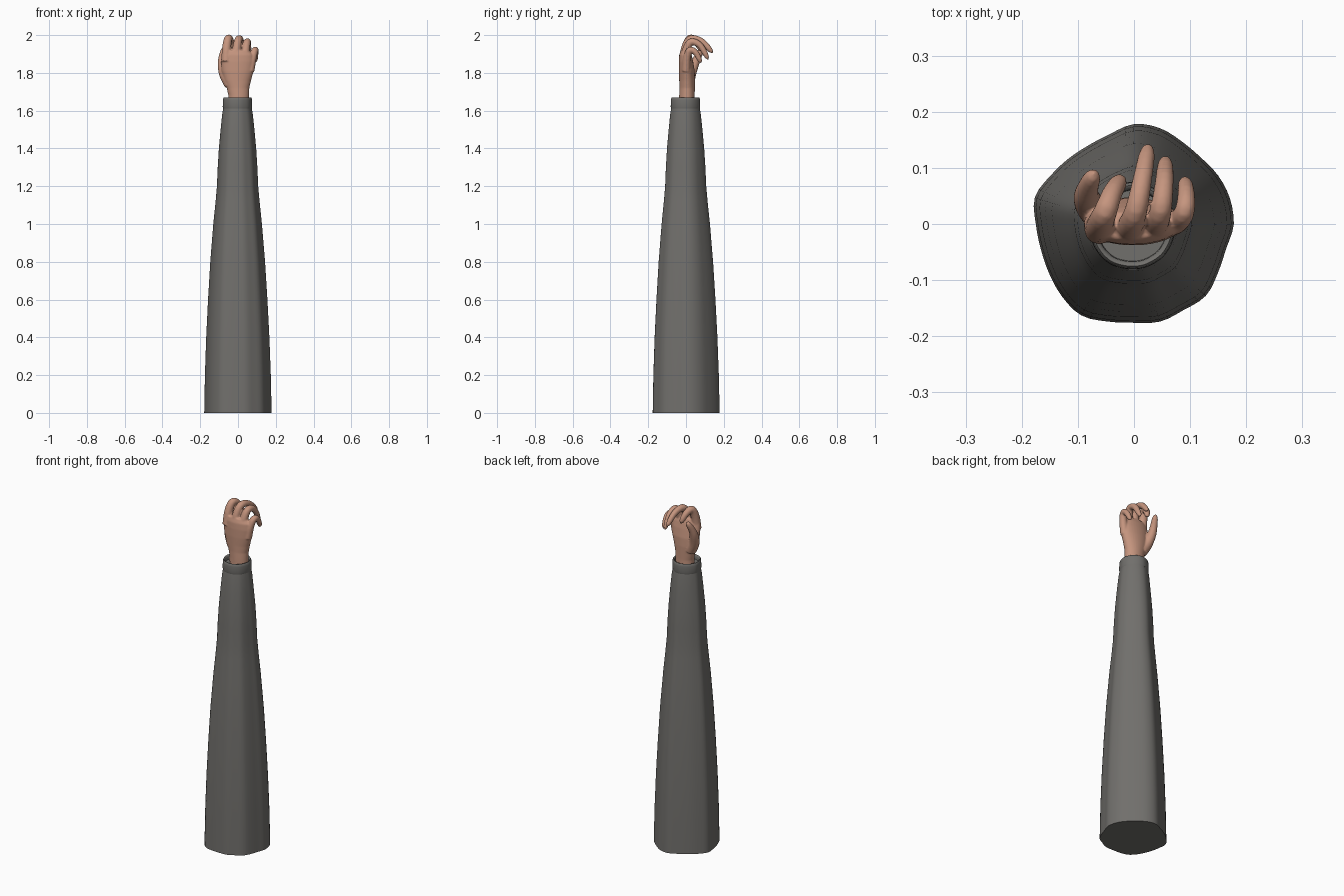
import bpy, bmesh, math
from mathutils import Vector

cube = bpy.data.objects.get("Cube")
if cube:
    bpy.data.objects.remove(cube)


def material(name, colour):
    m = bpy.data.materials.new(name)
    m.use_nodes = True
    m.diffuse_color = (*colour, 1)
    m.node_tree.nodes["Principled BSDF"].inputs["Base Color"].default_value = (*colour, 1)
    return m


cloth = material("grey cloth", (0.165, 0.16, 0.15))
skin = material("skin", (0.56, 0.30, 0.21))


def loft(bm, rings):
    """Skin a list of point rings and close both ends."""
    loops = [[bm.verts.new(p) for p in ring] for ring in rings]
    n = len(loops[0])
    for a, b in zip(loops, loops[1:]):
        for i in range(n):
            j = (i + 1) % n
            bm.faces.new((a[i], a[j], b[j], b[i]))
    bm.faces.new(loops[0][::-1])
    bm.faces.new(loops[-1])


def finish(bm, name, mat):
    bmesh.ops.recalc_face_normals(bm, faces=bm.faces)
    mesh = bpy.data.meshes.new(name)
    bm.to_mesh(mesh)
    bm.free()
    mesh.materials.append(mat)
    obj = bpy.data.objects.new(name, mesh)
    bpy.context.collection.objects.link(obj)
    bpy.ops.object.select_all(action='DESELECT')
    obj.select_set(True)
    bpy.context.view_layer.objects.active = obj
    bpy.ops.object.shade_smooth_by_angle(angle=math.radians(50))
    return obj


def spline(pts, t):
    """Catmull-Rom point along an open list, t from 0 to 1."""
    s = t * (len(pts) - 1)
    i = min(int(s), len(pts) - 2)
    f = s - i
    p0, p1, p2, p3 = (pts[max(0, min(len(pts) - 1, i + k))] for k in (-1, 0, 1, 2))
    return 0.5 * (2 * p1 + (p2 - p0) * f + (2 * p0 - 5 * p1 + 4 * p2 - p3) * f ** 2
                  + (3 * p1 - p0 - 3 * p2 + p3) * f ** 3)


# Sleeve: draped outline at the hem, softening towards the cuff
hem = [.178, .177, .173, .168, .170, .177, .178, .166, .162, .165, .172, .183,
       .175, .172, .175, .182, .188, .180, .176, .180, .177, .181, .173, .170]
SIDES = 72


def cloth_ring(z, radius, wave):
    ring = []
    for i in range(SIDES):
        r = spline(hem + hem[:1], i / SIDES) / 0.176
        r = radius * (1 + (r - 1) * wave)
        a = math.tau * i / SIDES
        ring.append((r * math.cos(a) - 0.003 * z / 1.67, r * math.sin(a) - 0.003 * z / 1.67, z))
    return ring


bm = bmesh.new()
loft(bm, [cloth_ring(*row) for row in (
    (0, .176, 1), (.2, .172, 1), (.4, .165, 1), (.6, .155, 1), (.8, .143, 1),
    (1, .127, 1), (1.12, .115, .9), (1.2, .108, .9), (1.3, .104, .8),
    (1.4, .098, .7), (1.5, .089, .6), (1.58, .081, .4), (1.617, .075, .3))])
finish(bm, "sleeve", cloth)

# Cuff: rounded band with a shallow recess around the wrist
bm = bmesh.new()
loft(bm, [cloth_ring(z, r, 0.3) for z, r in (
    (1.608, .070), (1.611, .076), (1.620, .078), (1.655, .077), (1.665, .0755),
    (1.670, .072), (1.668, .067), (1.660, .064), (1.645, .063))])
finish(bm, "cuff", cloth)

# Hand: palm and fingers, fused into one smooth skin
bm = bmesh.new()


def palm_ring(x, y, z, rx, ry, n=32):
    return [(x + rx * math.cos(math.tau * i / n), y + ry * math.sin(math.tau * i / n), z)
            for i in range(n)]


loft(bm, [palm_ring(*row) for row in (
    (.004, .005, 1.61, .054, .042), (.004, .005, 1.68, .055, .041),
    (.000, .006, 1.72, .060, .041), (-.003, .006, 1.76, .072, .042),
    (-.002, .004, 1.81, .085, .042), (-.002, .000, 1.86, .088, .038),
    (-.004, -.003, 1.895, .084, .033), (-.012, -.004, 1.92, .070, .024))])


def digit(points, r0, r1, steps=18, n=16):
    """Tapered tube with a rounded tip along a smooth path."""
    pts = [Vector(p) for p in points]
    rings = []
    for k in range(steps + 1):
        t = k / steps
        c = spline(pts, t)
        d = (spline(pts, min(1, t + .02)) - spline(pts, max(0, t - .02))).normalized()
        u = Vector((1, 0, 0))
        u = (u - d * u.dot(d)).normalized()
        v = d.cross(u)
        r = r0 + (r1 - r0) * t
        if t > .85:
            r *= math.sqrt(max(.04, 1 - ((t - .85) / .15) ** 2))
        rings.append([c + (u * math.cos(math.tau * i / n) + v * math.sin(math.tau * i / n)) * r
                      for i in range(n)])
    loft(bm, rings)


# Index, middle, ring, little finger, then thumb
digit([(-.062, -.010, 1.86), (-.060, .000, 1.935), (-.051, .022, 1.982),
       (-.038, .056, 1.965), (-.022, .082, 1.915)], .027, .015)
digit([(-.012, -.012, 1.86), (-.006, -.002, 1.935), (.004, .026, 1.979),
       (.016, .085, 1.965), (.026, .142, 1.905)], .026, .014)
digit([(.034, -.008, 1.84), (.040, .000, 1.915), (.048, .026, 1.963),
       (.054, .075, 1.945), (.056, .118, 1.870)], .025, .014)
digit([(.064, .000, 1.81), (.078, .005, 1.880), (.090, .022, 1.921),
       (.093, .053, 1.905), (.090, .080, 1.852)], .023, .013)
digit([(-.040, .012, 1.74), (-.070, .024, 1.79), (-.084, .045, 1.845),
       (-.082, .065, 1.890), (-.070, .092, 1.940)], .034, .014)

hand = finish(bm, "hand", skin)
remesh = hand.modifiers.new("fuse", 'REMESH')
remesh.mode = 'VOXEL'
remesh.voxel_size = 0.004
remesh.use_smooth_shade = True
smooth = hand.modifiers.new("soften", 'SMOOTH')
smooth.factor = 0.5
smooth.iterations = 5
